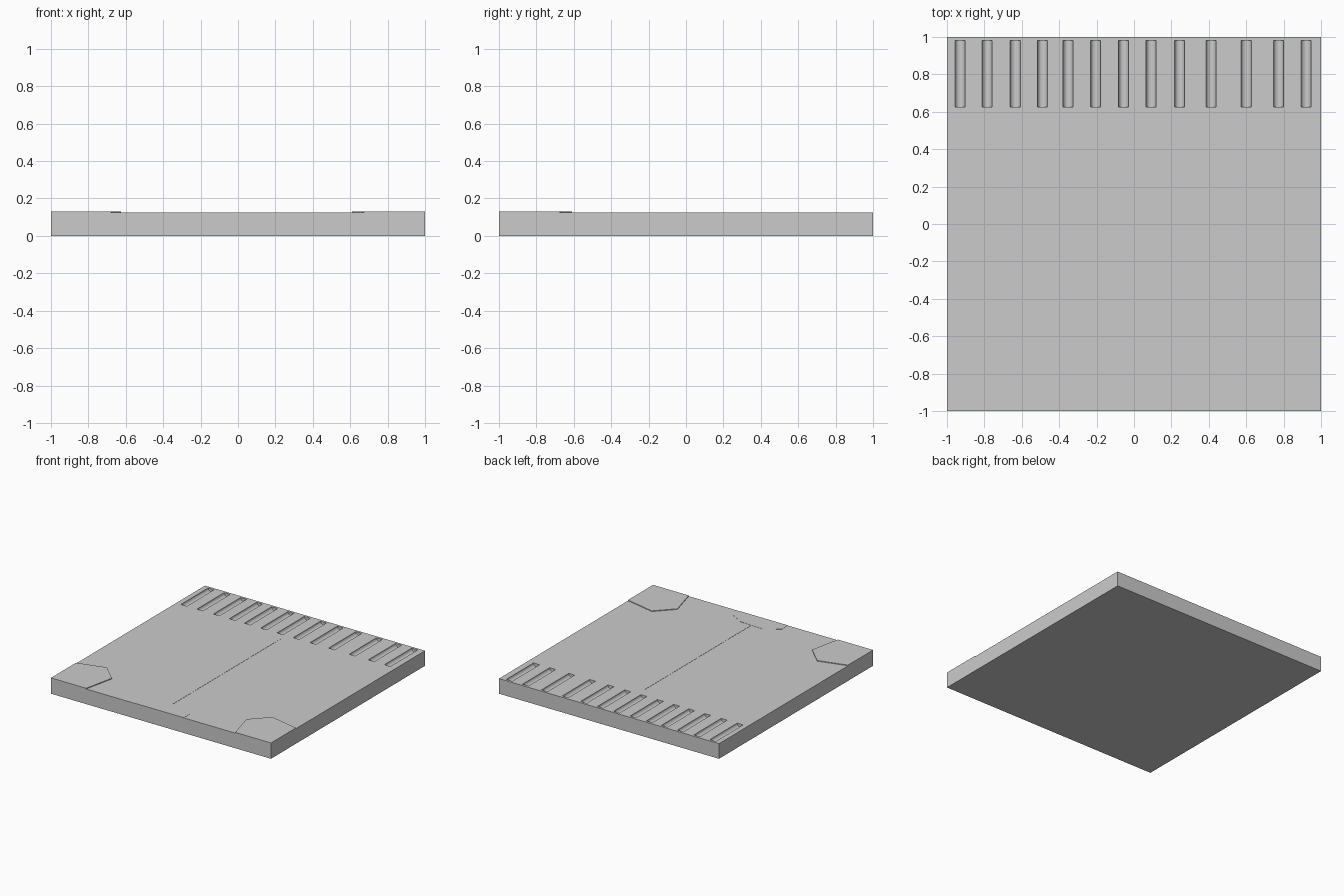
import bpy, bmesh, math
from mathutils import Matrix

if "Cube" in bpy.data.objects:
    bpy.data.objects.remove(bpy.data.objects["Cube"])

TOP = 0.124


def prism(name, pts, z0, z1):
    """Extrude a counter-clockwise or clockwise outline from z0 to z1."""
    bm = bmesh.new()
    face = bm.faces.new([bm.verts.new((x, y, z0)) for x, y in pts])
    ext = bmesh.ops.extrude_face_region(bm, geom=[face])
    for v in ext["geom"]:
        if isinstance(v, bmesh.types.BMVert):
            v.co.z = z1
    bmesh.ops.recalc_face_normals(bm, faces=bm.faces)
    mesh = bpy.data.meshes.new(name)
    bm.to_mesh(mesh)
    bm.free()
    obj = bpy.data.objects.new(name, mesh)
    bpy.context.collection.objects.link(obj)
    return obj


# Square base slab
slab = prism("base_slab", [(-1, -1), (1, -1), (1, 1), (-1, 1)], 0, TOP)

# Row of rounded grooves along the back edge
groove_x = [-0.93, -0.785, -0.635, -0.49, -0.353, -0.205, -0.056,
            0.091, 0.244, 0.412, 0.6, 0.773, 0.92]
bm = bmesh.new()
for x in groove_x:
    place = (Matrix.Translation((x, 0.803, TOP))
             @ Matrix.Rotation(math.radians(90), 4, 'X'))
    bmesh.ops.create_cone(bm, cap_ends=True, segments=24, radius1=0.027,
                          radius2=0.027, depth=0.355, matrix=place)
mesh = bpy.data.meshes.new("groove_cutter")
bm.to_mesh(mesh)
bm.free()
cutter = bpy.data.objects.new("groove_cutter", mesh)
bpy.context.collection.objects.link(cutter)
cutter.hide_render = True
cutter.hide_set(True)
cutter.display_type = 'WIRE'
cut = slab.modifiers.new("grooves", 'BOOLEAN')
cut.operation = 'DIFFERENCE'
cut.solver = 'EXACT'
cut.object = cutter

# Slightly raised pads in the two front corners
prism("left_corner_pad", [(-1, -1), (-0.68, -1), (-0.625, -0.745),
                          (-0.765, -0.61), (-1, -0.675)], TOP - 0.01, 0.13)
prism("right_corner_pad", [(1, -1), (0.675, -1), (0.61, -0.76),
                           (0.745, -0.62), (1, -0.675)], TOP - 0.01, 0.13)

# Very thin pad in the middle of the front edge
prism("front_middle_pad", [(-0.225, -1), (0.207, -1), (0.205, -0.91),
                           (0.095, -0.85), (-0.11, -0.84), (-0.228, -0.92)],
      TOP - 0.01, TOP + 0.0015)

# Fine centre line running from the front pad to the grooves
prism("centre_line", [(-0.002, -0.85), (0.002, -0.85),
                      (0.002, 0.55), (-0.002, 0.55)], TOP - 0.01, TOP + 0.0015)
